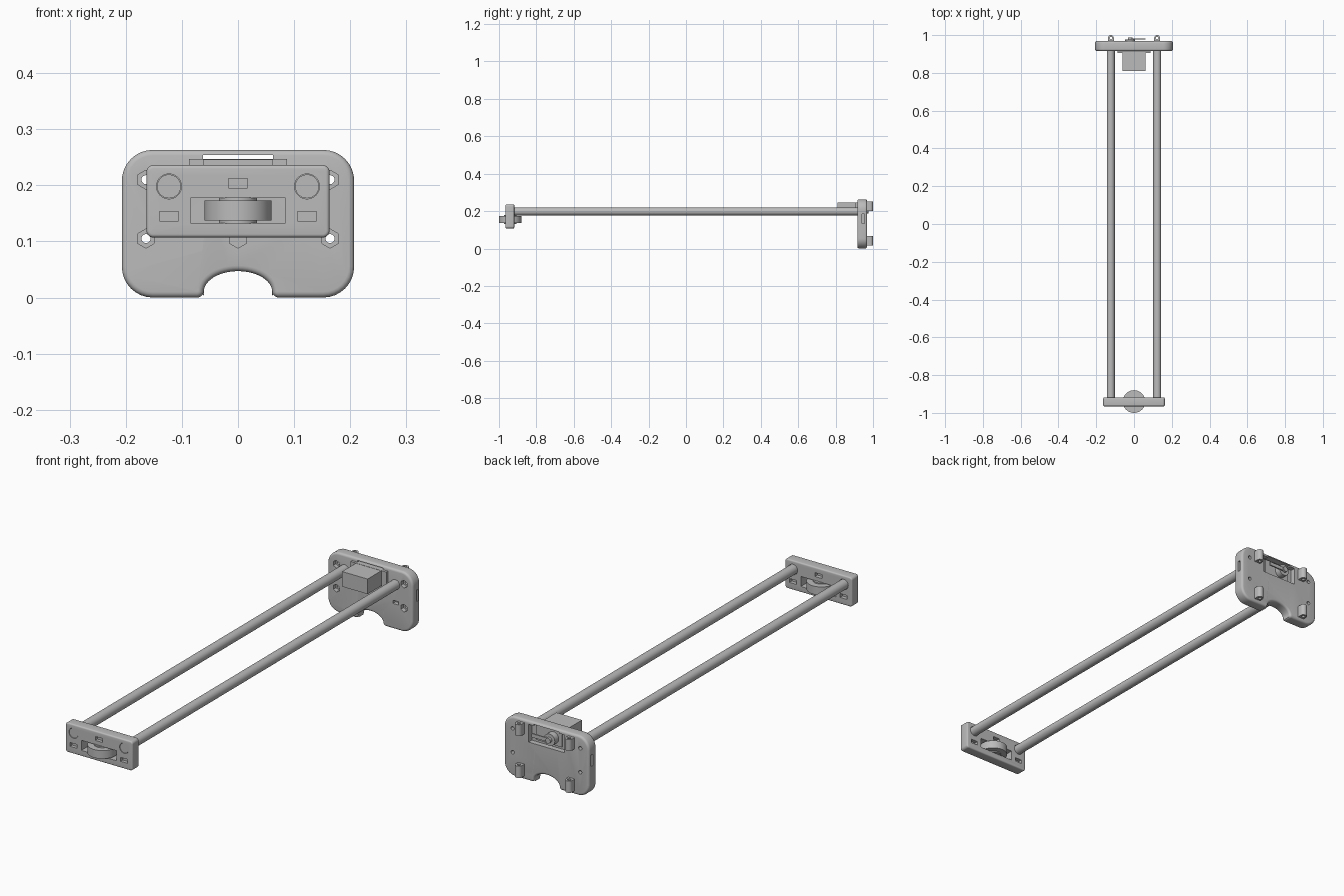
import bpy, bmesh
from math import pi, cos, sin, radians
from mathutils import Vector

if "Cube" in bpy.data.objects:
    bpy.data.objects.remove(bpy.data.objects["Cube"], do_unlink=True)

GREY = (0.5, 0.5, 0.5, 1)
grey = bpy.data.materials.new("plain grey")
grey.use_nodes = True
grey.diffuse_color = GREY
grey.node_tree.nodes["Principled BSDF"].inputs["Base Color"].default_value = GREY


def finish(name, bm):
    bmesh.ops.recalc_face_normals(bm, faces=bm.faces)
    if bm.calc_volume(signed=True) < 0:
        bmesh.ops.reverse_faces(bm, faces=bm.faces)
    mesh = bpy.data.meshes.new(name)
    bm.to_mesh(mesh)
    bm.free()
    mesh.materials.append(grey)
    obj = bpy.data.objects.new(name, mesh)
    bpy.context.collection.objects.link(obj)
    return obj


def prism(name, outline, start, end, axis="Y"):
    """Extrude an outline: (x, z) along y, or (x, y) along z."""
    bm = bmesh.new()
    place = (lambda p: (p[0], start, p[1])) if axis == "Y" else (lambda p: (p[0], p[1], start))
    face = bm.faces.new([bm.verts.new(place(p)) for p in outline])
    moved = bmesh.ops.extrude_face_region(bm, geom=[face], use_keep_orig=True)["geom"]
    shift = Vector((0, end - start, 0)) if axis == "Y" else Vector((0, 0, end - start))
    bmesh.ops.translate(bm, vec=shift, verts=[v for v in moved if isinstance(v, bmesh.types.BMVert)])
    return finish(name, bm)


def arc(cx, cz, rx, rz, a, b, n=8):
    steps = [radians(a + (b - a) * i / n) for i in range(n + 1)]
    return [(cx + rx * cos(t), cz + rz * sin(t)) for t in steps]


def circle(cx, cz, r, n=32, turn=0):
    return arc(cx, cz, r, r, turn, turn + 360, n)[:-1]


def rounded(w, z0, z1, r):
    return (arc(w - r, z1 - r, r, r, 0, 90) + arc(r - w, z1 - r, r, r, 90, 180)
            + arc(r - w, z0 + r, r, r, 180, 270) + arc(w - r, z0 + r, r, r, 270, 360))


def box(name, x, y, z):
    return prism(name, [(x[0], z[0]), (x[1], z[0]), (x[1], z[1]), (x[0], z[1])], *y)


def disc(name, x, z, r, y, n=32, turn=0):
    return prism(name, circle(x, z, r, n, turn), *y)


def modified(obj):
    """Mesh of the object with its modifiers applied."""
    bpy.context.view_layer.update()
    graph = bpy.context.evaluated_depsgraph_get()
    mesh = bpy.data.meshes.new_from_object(obj.evaluated_get(graph))
    obj.modifiers.clear()
    return mesh


def extents(mesh):
    if not mesh.vertices:
        return Vector()
    spans = [[v.co[i] for v in mesh.vertices] for i in range(3)]
    return Vector([max(s) - min(s) for s in spans])


def soften(obj, width):
    mod = obj.modifiers.new("edge rounding", "BEVEL")
    mod.width, mod.segments = width, 4
    mod.limit_method, mod.angle_limit = "ANGLE", radians(40)
    mod.use_clamp_overlap = False
    obj.data = modified(obj)


def cut(obj, cutters):
    """Subtract each cutter with the first solver that keeps the overall size."""
    for cutter in cutters:
        for solver in ("EXACT", "MANIFOLD", "FLOAT"):
            mod = obj.modifiers.new("cut", "BOOLEAN")
            mod.operation, mod.object, mod.solver = "DIFFERENCE", cutter, solver
            mesh = modified(obj)
            if (extents(mesh) - extents(obj.data)).length < 0.001:
                obj.data = mesh
                break
        bpy.data.objects.remove(cutter, do_unlink=True)


def smooth(obj):
    bpy.ops.object.select_all(action="DESELECT")
    obj.select_set(True)
    bpy.context.view_layer.objects.active = obj
    bpy.ops.object.shade_smooth_by_angle(angle=radians(35))


parts = []

# Front plate with pulley window, nut slots and rod sockets
front = prism("front_plate", rounded(0.163, 0.107, 0.236, 0.012), -0.965, -0.918)
soften(front, 0.006)
through = (-1.1, -0.8)
cut(front, [box("window", (-0.085, 0.085), through, (0.133, 0.177)),
            box("top_slot", (-0.017, 0.017), through, (0.195, 0.212))]
    + [box("side_slot", (s * 0.123 - 0.017, s * 0.123 + 0.017), through, (0.136, 0.153)) for s in (-1, 1)]
    + [disc("socket", s * 0.123, 0.198, 0.0222, through, 40) for s in (-1, 1)])
parts.append(front)
# Nuts filling the slots
for name, x, z in (("top", 0, 0.2035), ("left", 0.123, 0.1445), ("right", -0.123, 0.1445)):
    parts.append(box(name + "_slot_floor", (x - 0.018, x + 0.018), (-0.95, -0.935), (z - 0.01, z + 0.01)))

# Pulley on a vertical axle
parts.append(prism("pulley_wheel", circle(0, -0.94, 0.06, 48), 0.137, 0.173, "Z"))
parts.append(prism("pulley_hub", circle(0, -0.94, 0.034, 40), 0.132, 0.178, "Z"))

# Back plate with arched notch at the bottom
LIP, R = 0.012, 0.055
right_side = (arc(0, 0.01, 0.061, 0.037, 90, 0, 12) + arc(0.061 + LIP, LIP, LIP, LIP, 180, 270, 6)
              + arc(0.207 - R, R, R, R, 270, 360) + arc(0.207 - R, 0.263 - R, R, R, 0, 90))
outline = right_side + [(-x, z) for x, z in reversed(right_side)][:-1]
back = prism("back_plate", outline, 0.916, 0.968)
soften(back, 0.01)
through = (0.8, 1.1)
cutters = [box("motor_window", (-0.062, 0.062), through, (0.18, 0.254)),
           box("motor_recess", (-0.087, 0.087), (0.945, 1.1), (0.17, 0.248)),
           disc("nut_trap", 0, 0.105, 0.017, (0.8, 0.935), 6, 30)]
# Nut traps, screw holes and slots
for s in (-1, 1):
    for z in (0.21, 0.105):
        cutters.append(disc("nut_trap", s * 0.164, z, 0.017, (0.8, 0.935), 6, 30))
        cutters.append(disc("screw_hole", s * 0.164, z, 0.008, through, 20))
    cutters.append(box("plate_slot", (s * 0.125 - 0.014, s * 0.125 + 0.014), (0.8, 0.935), (0.112, 0.126)))
    cutters.append(box("edge_slot", (s * 0.207 - 0.018, s * 0.207 + 0.018), (0.942, 0.954), (0.135, 0.185)))
cut(back, cutters)
parts.append(back)

# Posts with vertical holes on the back plate
for side, x in (("left", 0.122), ("right", -0.122)):
    for level, z0, z1 in (("upper", 0.2, 0.25), ("lower", 0.016, 0.068)):
        shape = [(x + 0.015, 0.96)] + arc(x, 0.985, 0.015, 0.015, 0, 180, 12) + [(x - 0.015, 0.96)]
        post = prism(f"{side}_{level}_post", shape, z0, z1, "Z")
        cut(post, [prism("bore", circle(x, 0.984, 0.007, 16), z0 - 0.1, z1 + 0.1, "Z")])
        parts.append(post)

# Motor, its flange and output arm
parts.append(box("motor_body", (-0.062, 0.062), (0.81, 0.95), (0.18, 0.246)))
parts.append(box("motor_flange", (-0.087, 0.087), (0.905, 0.917), (0.18, 0.247)))
parts.append(disc("motor_boss", -0.021, 0.212, 0.026, (0.94, 0.977)))
parts.append(disc("motor_shaft", -0.021, 0.212, 0.012, (0.97, 0.988), 20))
parts.append(box("motor_arm", (-0.021, 0.062), (0.977, 0.983), (0.204, 0.22)))

# Two long rods
for side, x in (("left", 0.123), ("right", -0.123)):
    parts.append(disc(side + "_rod", x, 0.198, 0.0212, (-0.9635, 0.93), 40))

for part in parts:
    smooth(part)
